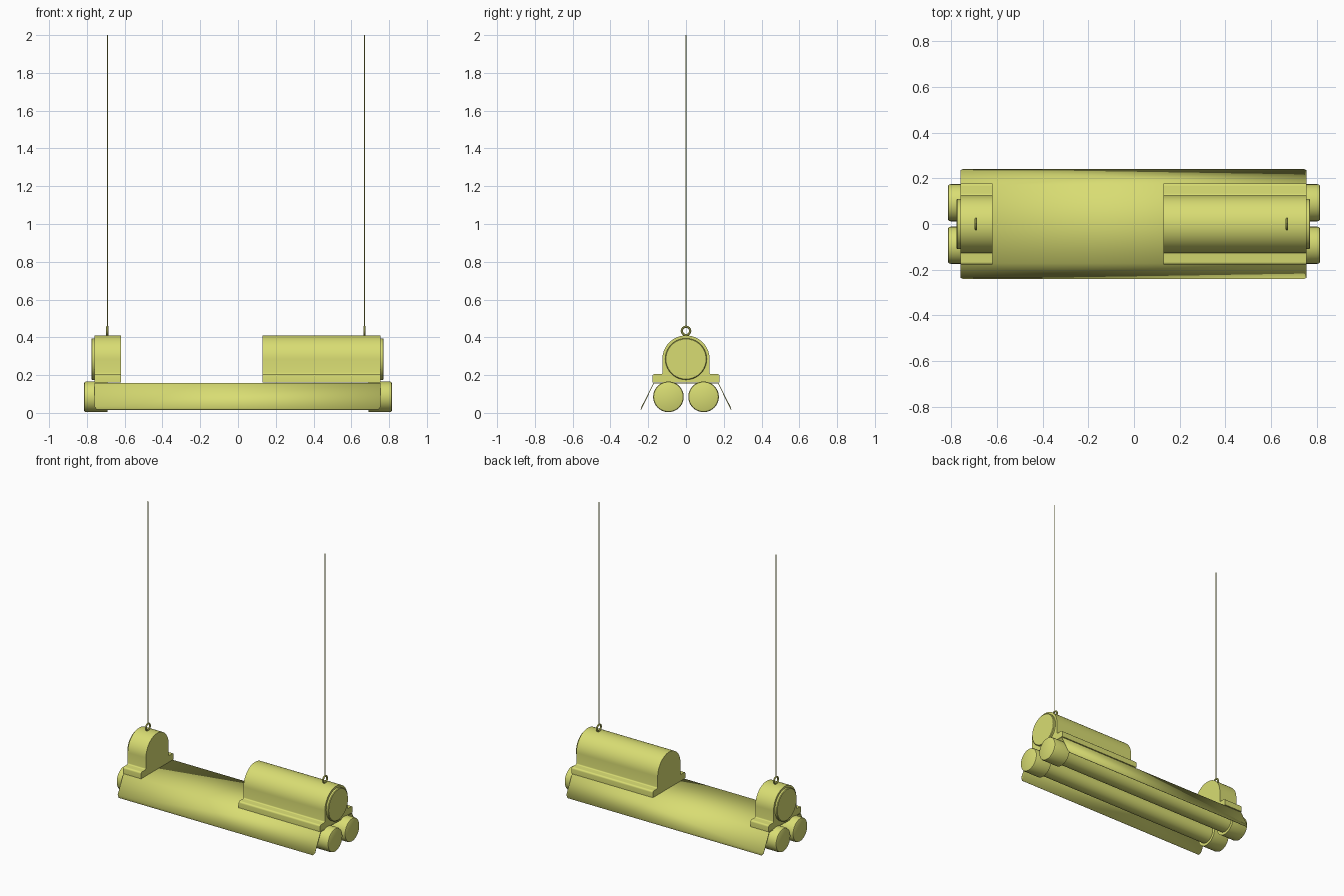
import bpy, bmesh
from math import pi, sin, cos, radians
from mathutils import Matrix

if "Cube" in bpy.data.objects:
    bpy.data.objects.remove(bpy.data.objects["Cube"])

mat = bpy.data.materials.new("olive_yellow")
mat.diffuse_color = (0.69, 0.72, 0.17, 1)
mat.use_nodes = True
mat.node_tree.nodes["Principled BSDF"].inputs["Base Color"].default_value = mat.diffuse_color


def finish(bm, name):
    bmesh.ops.recalc_face_normals(bm, faces=bm.faces)
    me = bpy.data.meshes.new(name)
    bm.to_mesh(me)
    bm.free()
    ob = bpy.data.objects.new(name, me)
    bpy.context.collection.objects.link(ob)
    me.materials.append(mat)
    bpy.ops.object.select_all(action='DESELECT')
    ob.select_set(True)
    bpy.context.view_layer.objects.active = ob
    bpy.ops.object.shade_smooth_by_angle(angle=radians(35))
    return ob


def extrude_x(name, profile, x0, x1):
    """Closed (y, z) profile swept along x."""
    bm = bmesh.new()
    face = bm.faces.new([bm.verts.new((x0, y, z)) for y, z in profile])
    new = bmesh.ops.extrude_face_region(bm, geom=[face])['geom']
    bmesh.ops.translate(bm, vec=(x1 - x0, 0, 0),
                        verts=[v for v in new if isinstance(v, bmesh.types.BMVert)])
    return finish(bm, name)


def lathe_x(name, outline, y, z, n=40):
    """(x, radius) outline turned about an axis parallel to x, ends closed."""
    bm = bmesh.new()
    rings = [[bm.verts.new((x, y + r * cos(2 * pi * i / n), z + r * sin(2 * pi * i / n)))
              for i in range(n)] for x, r in outline]
    for a, b in zip(rings, rings[1:]):
        for i in range(n):
            j = (i + 1) % n
            bm.faces.new((a[i], a[j], b[j], b[i]))
    bm.faces.new(rings[0])
    bm.faces.new(rings[-1])
    return finish(bm, name)


def arc(cy, cz, r, a0, a1, n):
    return [(cy + r * cos(radians(a0 + (a1 - a0) * i / n)),
             cz + r * sin(radians(a0 + (a1 - a0) * i / n))) for i in range(n + 1)]


# Folded sheet reflector, lower corners clipped
bm = bmesh.new()
X0, X1, C = -0.76, 0.755, 0.012
rows = [[bm.verts.new(p) for p in ((X0, s * 0.172, 0.158), (X1, s * 0.172, 0.158),
                                   (X1, s * 0.235, 0.034), (X1 - C, s * 0.241, 0.018),
                                   (X0 + C, s * 0.241, 0.018), (X0, s * 0.235, 0.034))]
        for s in (1, -1)]
for row in rows:
    bm.faces.new(row)
bm.faces.new((rows[0][1], rows[0][0], rows[1][0], rows[1][1]))
reflector = finish(bm, "reflector")
mod = reflector.modifiers.new("sheet", 'SOLIDIFY')
mod.thickness = 0.004
mod.offset = -1

# Arched housings on a stepped foot
half = ([(0.178, 0.16)] + arc(0.166, 0.193, 0.012, 0, 90, 5)
        + arc(0.133, 0.213, 0.008, 270, 180, 4))
profile = half + arc(0, 0.285, 0.125, 0, 180, 36) + [(-y, z) for y, z in reversed(half)]
extrude_x("short_housing", profile, -0.76, -0.62)
extrude_x("ballast_housing", profile, 0.13, 0.755)

# Round covers on the outer housing ends
for name, x, s in (("left_cover", -0.76, -1), ("right_cover", 0.755, 1)):
    lathe_x(name, [(x - s * 0.01, 0.11), (x + s * 0.012, 0.11), (x + s * 0.016, 0.106)], 0, 0.285)

# Twin lamp tubes with sockets at both ends
for side, y in (("front", -0.093), ("back", 0.093)):
    lathe_x(side + "_tube", [(-0.72, 0.062), (0.72, 0.062)], y, 0.085)
    for end, s in (("left", -1), ("right", 1)):
        lathe_x(f"{side}_{end}_socket",
                [(s * 0.69, 0.081), (s * 0.803, 0.081), (s * 0.812, 0.078), (s * 0.815, 0.072)],
                y, 0.085)

# Hanging rings and wires
for side, x in (("left", -0.692), ("right", 0.669)):
    bpy.ops.mesh.primitive_torus_add(location=(x, 0, 0.434), rotation=(0, pi / 2, 0),
                                     major_radius=0.022, minor_radius=0.006,
                                     major_segments=32, minor_segments=10)
    ring = bpy.context.object
    ring.name = side + "_ring"
    ring.data.materials.append(mat)
    bpy.ops.object.shade_smooth_by_angle(angle=radians(35))
    bm = bmesh.new()
    bmesh.ops.create_cone(bm, cap_ends=True, segments=12, radius1=0.0025, radius2=0.0025,
                          depth=1.545, matrix=Matrix.Translation((x, 0, 1.2275)))
    finish(bm, side + "_wire")
